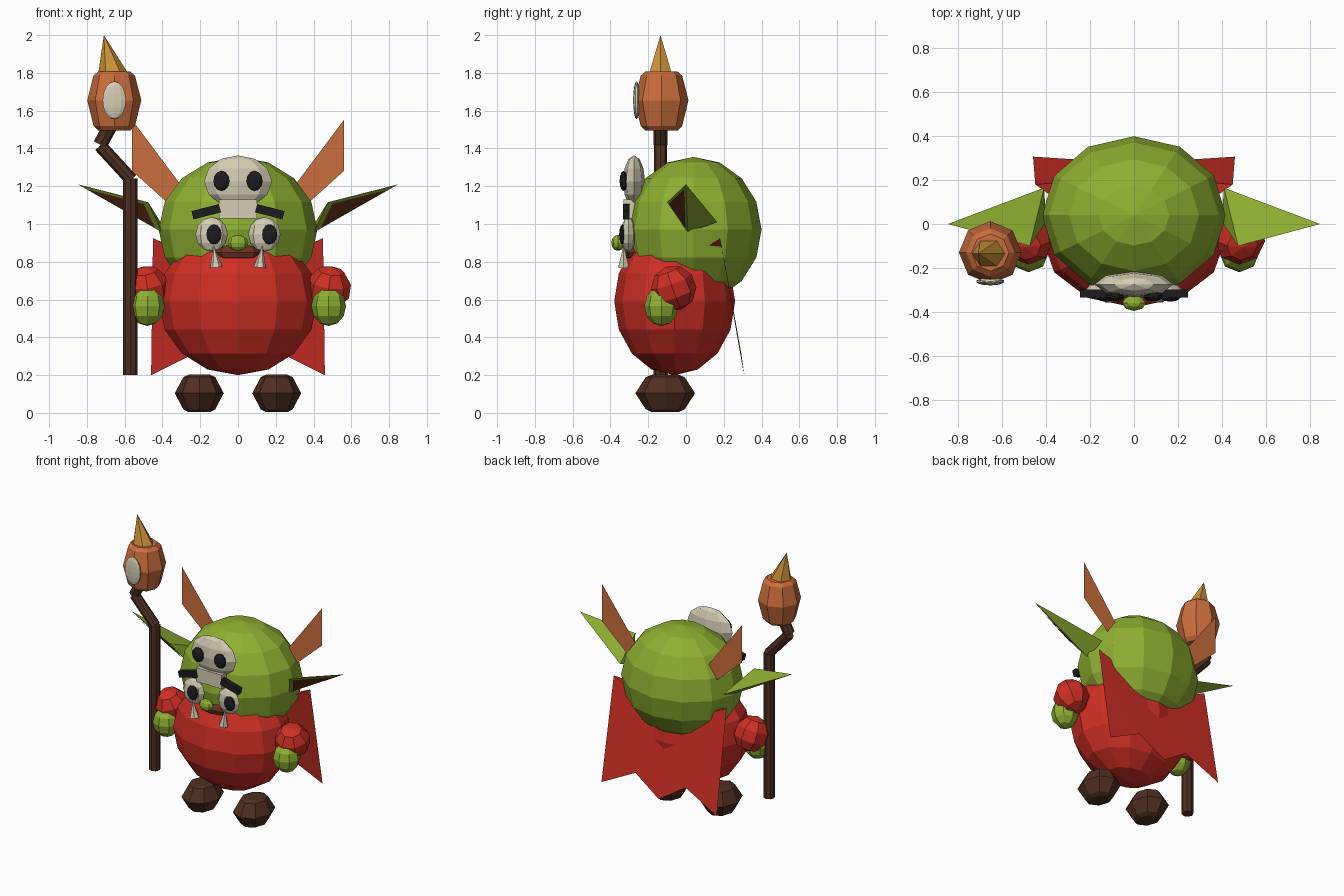
import bpy, bmesh, math
from mathutils import Vector, Matrix, Euler

if "Cube" in bpy.data.objects:
    bpy.data.objects.remove(bpy.data.objects["Cube"])


def material(name, rgb):
    m = bpy.data.materials.new(name)
    m.diffuse_color = (*rgb, 1)
    m.use_nodes = True
    m.node_tree.nodes["Principled BSDF"].inputs["Base Color"].default_value = m.diffuse_color
    return m


GREEN = material("green_skin", (0.27, 0.43, 0.03))
RED = material("red_cloth", (0.62, 0.028, 0.018))
ORANGE = material("orange", (0.60, 0.155, 0.045))
GOLD = material("gold", (0.60, 0.29, 0.04))
BONE = material("bone_white", (0.66, 0.61, 0.45))
WOOD = material("dark_brown", (0.08, 0.028, 0.015))
INNER = material("red_brown", (0.15, 0.035, 0.014))
BLACK = material("black", (0.012, 0.012, 0.014))


def finish(name, bm, mat):
    me = bpy.data.meshes.new(name)
    bm.to_mesh(me)
    bm.free()
    me.materials.append(mat)
    ob = bpy.data.objects.new(name, me)
    bpy.context.collection.objects.link(ob)
    return ob


def placed(loc, size=(1, 1, 1), rot=(0, 0, 0)):
    return Matrix.LocRotScale(Vector(loc), Euler(rot), Vector(size))


def ball(name, loc, radii, mat, segs=8, rings=6, rot=(0, 0, 0)):
    bm = bmesh.new()
    bmesh.ops.create_uvsphere(bm, u_segments=segs, v_segments=rings, radius=1,
                              matrix=placed(loc, radii, rot))
    return finish(name, bm, mat)


def box(name, loc, size, mat, rot=(0, 0, 0)):
    bm = bmesh.new()
    bmesh.ops.create_cube(bm, size=1, matrix=placed(loc, size, rot))
    return finish(name, bm, mat)


def lathe(name, loc, profile, mat, segs=8):
    """Closed solid turned about z from (radius, height) rings."""
    bm = bmesh.new()
    rings = []
    for r, z in profile:
        rings.append([bm.verts.new((loc[0] + r * math.cos(i * math.tau / segs),
                                    loc[1] + r * math.sin(i * math.tau / segs),
                                    loc[2] + z)) for i in range(segs)])
    for a, b in zip(rings, rings[1:]):
        for i in range(segs):
            j = (i + 1) % segs
            bm.faces.new((a[i], a[j], b[j], b[i]))
    bm.faces.new(rings[0][::-1])
    bm.faces.new(rings[-1])
    return finish(name, bm, mat)


def rod(name, a, b, r1, r2, mat, segs=8):
    a, b = Vector(a), Vector(b)
    turn = (b - a).to_track_quat('Z', 'Y').to_matrix().to_4x4()
    bm = bmesh.new()
    bmesh.ops.create_cone(bm, cap_ends=True, segments=segs, radius1=r1, radius2=r2,
                          depth=(b - a).length,
                          matrix=Matrix.Translation((a + b) / 2) @ turn)
    return finish(name, bm, mat)


def sheet(name, points, faces, mat):
    bm = bmesh.new()
    vs = [bm.verts.new(p) for p in points]
    for f in faces:
        bm.faces.new([vs[i] for i in f])
    bmesh.ops.recalc_face_normals(bm, faces=bm.faces)
    return finish(name, bm, mat)


# Head and body
ball("head", (0, 0.04, 0.97), (0.42, 0.36, 0.385), GREEN, 12, 8)
ball("body", (0, -0.06, 0.59), (0.42, 0.32, 0.39), RED, 12, 8)
ball("mouth", (0, -0.265, 0.85), (0.13, 0.06, 0.05), INNER, 8, 6)
ball("nose", (0, -0.36, 0.9), (0.055, 0.036, 0.042), GREEN)

# Skull ornament on the forehead
ball("skull", (0, -0.275, 1.225), (0.18, 0.058, 0.138), BONE, 8, 6)
box("skull_muzzle", (0, -0.29, 1.08), (0.2, 0.08, 0.1), BONE)

foot_profile = [(0.06, -0.1), (0.088, -0.085), (0.135, 0), (0.088, 0.085), (0.06, 0.098)]

for side, s in (("left", -1), ("right", 1)):
    # Face details
    ball(side + "_skull_socket", (s * 0.088, -0.33, 1.228), (0.045, 0.022, 0.053), BLACK, 10, 6)
    box(side + "_brow", (s * 0.168, -0.317, 1.065), (0.15, 0.035, 0.045), BLACK,
        (0, s * 0.25, 0))
    ball(side + "_eye", (s * 0.14, -0.305, 0.945), (0.085, 0.04, 0.092), BONE, 8, 6)
    ball(side + "_pupil", (s * 0.147 + 0.02, -0.336, 0.945), (0.043, 0.018, 0.053), BLACK, 10, 6)
    rod(side + "_tusk", (s * 0.115, -0.33, 0.77), (s * 0.13, -0.33, 0.89), 0.033, 0.0, BONE, 6)

    # Ear: a tapering three-sided spike with a coloured inside
    tip, front = Vector((s * 0.848, 0, 1.21)), Vector((s * 0.475, -0.1, 1.115))
    back, low = Vector((s * 0.41, 0.165, 1.01)), Vector((s * 0.40, 0.01, 0.955))
    sheet(side + "_ear", (tip, front, back, low),
          ((0, 1, 2), (0, 2, 3), (0, 3, 1), (1, 2, 3)), GREEN)
    mid = (tip + front + low) / 3
    normal = (front - tip).cross(low - tip).normalized()
    if normal.y > 0:
        normal.negate()
    sheet(side + "_ear_inside",
          [mid + (p - mid) * 0.78 + normal * 0.006 for p in (tip, front, low)],
          ((0, 1, 2),), INNER)

    # Flat head crest blade
    sheet(side + "_crest_blade",
          [(s * x, 0.16, z) for x, z in ((0.29, 1.19), (0.56, 1.55), (0.56, 1.28), (0.36, 1.1))],
          ((0, 1, 2, 3),), ORANGE)

    # Arms and feet
    ball(side + "_sleeve", (s * 0.48, -0.065, 0.66), (0.12, 0.12, 0.122), RED, 8, 5,
         (0.35, s * 0.15, 0))
    ball(side + "_hand", (s * 0.48, -0.13, 0.565), (0.092, 0.09, 0.105), GREEN, 8, 6)
    foot = lathe(side + "_foot", (0, 0, 0), foot_profile, WOOD)
    foot.data.transform(placed((s * 0.205, -0.11, 0.104), (0.96, 1.17, 1)))

# Cape with pointed hem, shoulder corners reaching forward under the head
right_edge = [(0, 0.31, 0.2), (0.2, 0.29, 0.33), (0.46, 0.307, 0.2),
              (0.45, 0.18, 0.925), (0.28, 0.06, 0.84), (0, 0.22, 0.72)]
for side, s in (("left", -1), ("right", 1)):
    sheet(side + "_cape_half", [(s * x, y, z) for x, y, z in right_edge],
          ((0, 1, 5), (1, 2, 3), (1, 3, 5), (3, 4, 5)), RED)

# Staff: straight shaft, crooked neck, lantern head and spike
rod("staff_shaft", (-0.57, -0.135, 0.2), (-0.57, -0.135, 1.24), 0.038, 0.038, WOOD)
rod("staff_bend", (-0.565, -0.135, 1.235), (-0.73, -0.135, 1.415), 0.035, 0.035, WOOD)
rod("staff_neck", (-0.73, -0.135, 1.42), (-0.67, -0.135, 1.53), 0.038, 0.038, WOOD)
lathe("staff_head", (-0.655, -0.13, 1.655),
      [(0.085, -0.16), (0.11, -0.135), (0.143, 0), (0.11, 0.13), (0.085, 0.152)], ORANGE)
sheet("staff_spike",
      [(-0.71, -0.135, 2.0)] + [(-0.66 + 0.08 * math.cos(i * math.tau / 6),
                                 -0.135 + 0.07 * math.sin(i * math.tau / 6), 1.795)
                                for i in range(6)],
      [(0, i + 1, (i + 1) % 6 + 1) for i in range(6)] + [(6, 5, 4, 3, 2, 1)], GOLD)
ball("staff_medallion", (-0.655, -0.262, 1.655), (0.065, 0.018, 0.1), BONE, 10, 8)
